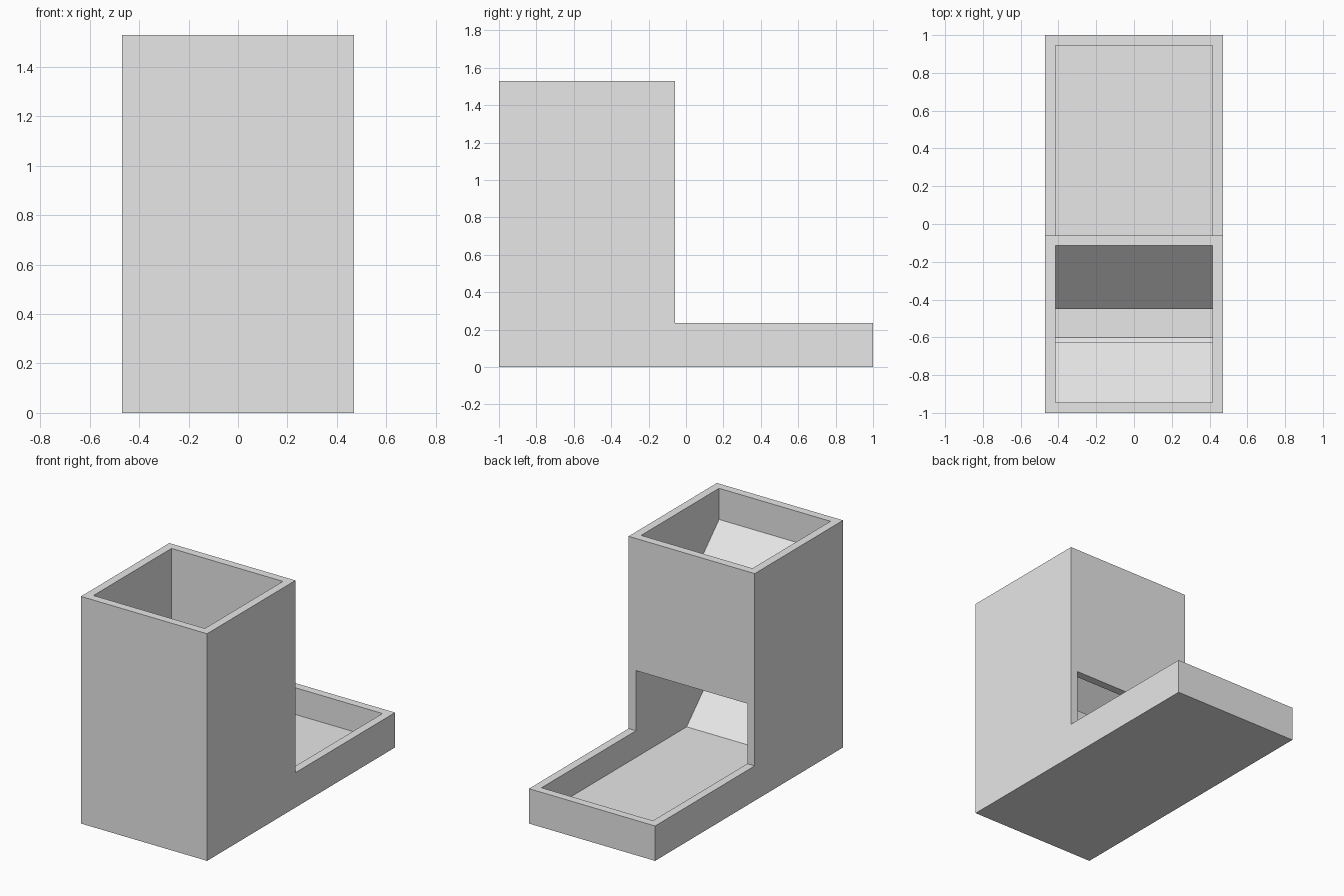
import bpy
import bmesh

cube = bpy.data.objects.get("Cube")
if cube:
    bpy.data.objects.remove(cube, do_unlink=True)

grey = bpy.data.materials.new("light_grey_plastic")
grey.use_nodes = True
grey.diffuse_color = (0.8, 0.8, 0.8, 1)
grey.node_tree.nodes["Principled BSDF"].inputs["Base Color"].default_value = (0.8, 0.8, 0.8, 1)


def prism(name, profile, half_width):
    """Extrude a side profile of (y, z) points across the width."""
    bm = bmesh.new()
    face = bm.faces.new([bm.verts.new((-half_width, y, z)) for y, z in profile])
    side = bmesh.ops.extrude_face_region(bm, geom=[face])
    verts = [v for v in side["geom"] if isinstance(v, bmesh.types.BMVert)]
    bmesh.ops.translate(bm, verts=verts, vec=(2 * half_width, 0, 0))
    bmesh.ops.recalc_face_normals(bm, faces=bm.faces)
    mesh = bpy.data.meshes.new(name)
    bm.to_mesh(mesh)
    bm.free()
    mesh.materials.append(grey)
    obj = bpy.data.objects.new(name, mesh)
    bpy.context.collection.objects.link(obj)
    return obj


HALF, WALL = 0.47, 0.055
INNER = HALF - WALL
TOWER_BACK, TOP, RIM = -0.06, 1.53, 0.235
FRONT_IN = -1 + WALL          # inner face of the front wall
BACK_IN = TOWER_BACK - WALL   # inner face of the tower's back wall
OPENING = 0.64

# L-shaped body: tall hopper tower with a low tray behind it
body = prism("hopper_body", [(-1, 0), (1, 0), (1, RIM), (TOWER_BACK, RIM),
                             (TOWER_BACK, TOP), (-1, TOP)], HALF)

# Hollow running down the tower and out through the opening into the tray
cavity = prism("cavity_cutter", [(FRONT_IN, WALL), (1 - WALL, WALL), (1 - WALL, OPENING),
                                 (BACK_IN, OPENING), (BACK_IN, 2), (FRONT_IN, 2)], INNER)
cavity.hide_render = True
cut = body.modifiers.new("hollow", 'BOOLEAN')
cut.operation = 'DIFFERENCE'
cut.solver = 'EXACT'
cut.object = cavity
bpy.context.view_layer.objects.active = body
bpy.ops.object.modifier_apply(modifier=cut.name)
bpy.data.objects.remove(cavity, do_unlink=True)


def baffle(name, wall_y, wall_z, lip_y):
    """Sloping 45 degree plate from a wall down to a free square-cut lip."""
    out = 1 if lip_y > wall_y else -1
    drop = abs(lip_y - wall_y)
    lip_z = wall_z - drop
    t = 0.04
    embed = 0.02
    prism(name, [(wall_y - out * embed, wall_z + embed), (lip_y, lip_z),
                 (lip_y - out * t, lip_z - t),
                 (wall_y - out * embed, wall_z + embed - 2 * t)], INNER + 0.01)


# Staggered baffles inside the tower
baffle("upper_baffle", FRONT_IN, 1.32, -0.625)
baffle("middle_baffle", BACK_IN, 0.99, -0.45)

# Solid ramp at the bottom that leads into the tray
prism("floor_ramp", [(-0.6, WALL), (FRONT_IN, 0.4), (FRONT_IN - 0.02, 0.4),
                     (FRONT_IN - 0.02, 0.03), (-0.6, 0.03)], INNER + 0.01)
